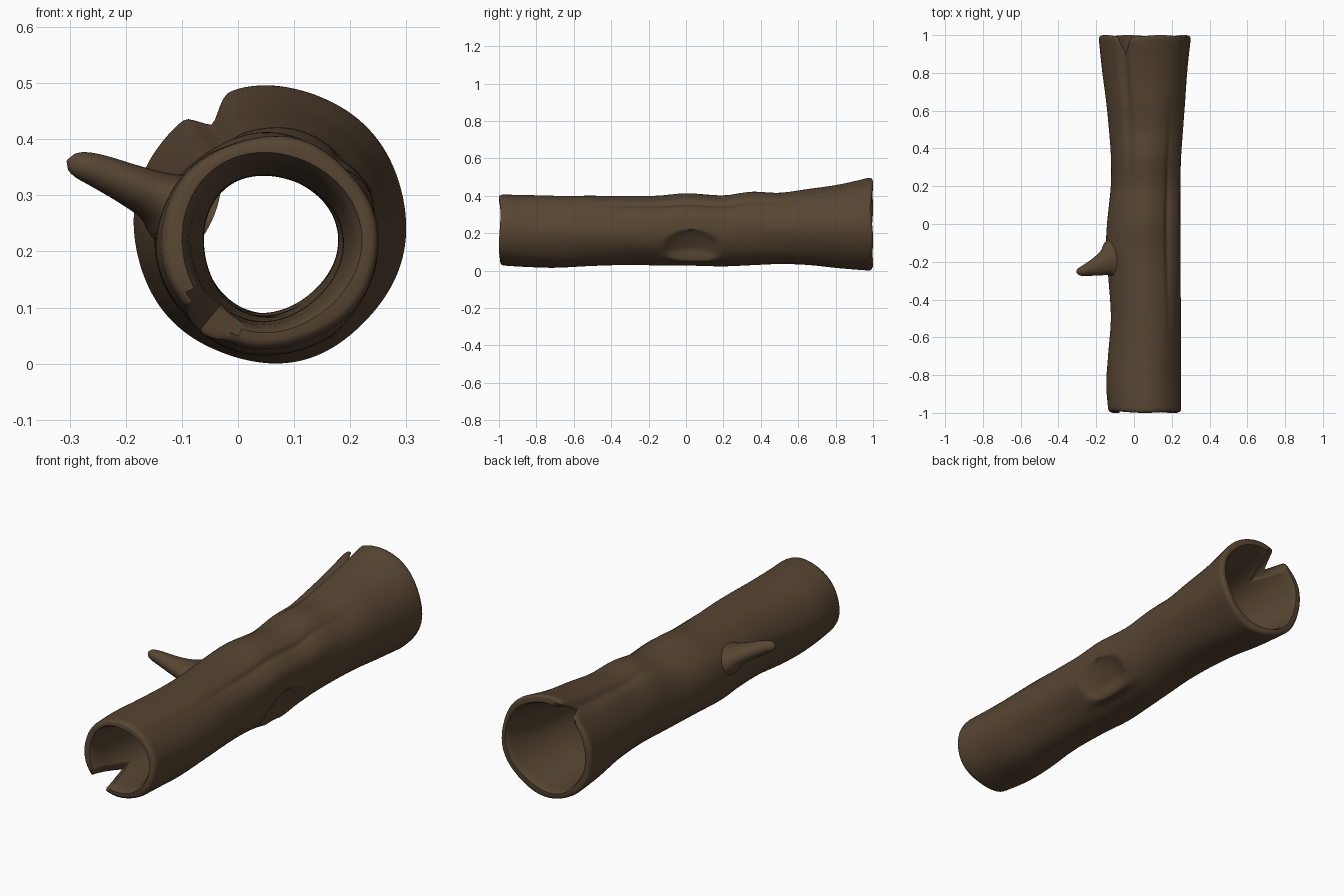
import bpy, bmesh, math
from mathutils import Vector

if "Cube" in bpy.data.objects:
    bpy.data.objects.remove(bpy.data.objects["Cube"])

bark = bpy.data.materials.new("dark brown bark")
bark.diffuse_color = (0.095, 0.06, 0.032, 1)
bark.use_nodes = True
bark.node_tree.nodes["Principled BSDF"].inputs["Base Color"].default_value = bark.diffuse_color

# Outline of the trunk along y: (y, left x, right x, bottom z, top z)
OUTLINE = [(-1, -.135, .25, .03, .405), (-.85, -.145, .247, .02, .403),
           (-.7, -.135, .247, .015, .40), (-.5, -.12, .246, .025, .40),
           (-.3, -.133, .245, .032, .397), (-.15, -.148, .246, .03, .398),
           (0, -.143, .246, .03, .41), (.2, -.122, .245, .025, .40),
           (.35, -.12, .247, .03, .42), (.5, -.13, .257, .035, .416),
           (.65, -.145, .268, .03, .436), (.82, -.168, .281, .013, .46),
           (1, -.188, .302, .0, .50)]
# Hollow radius along y
HOLLOW = [(-1, .155), (-.93, .142), (-.75, .13), (0, .127), (.5, .14), (.8, .175), (1, .21)]


def sample(table, y):
    """Smooth (Catmull-Rom style) interpolation of a table by its first column."""
    y = min(max(y, table[0][0]), table[-1][0])
    i = max(k for k in range(len(table) - 1) if table[k][0] <= y)
    a, b = table[i], table[i + 1]
    p, n = table[max(i - 1, 0)], table[min(i + 2, len(table) - 1)]
    h = b[0] - a[0]
    t = (y - a[0]) / h
    out = []
    for c in range(1, len(a)):
        m0 = (b[c] - p[c]) / (b[0] - p[0]) * h
        m1 = (n[c] - a[c]) / (n[0] - a[0]) * h
        out.append((2*t**3 - 3*t*t + 1)*a[c] + (t**3 - 2*t*t + t)*m0
                   + (3*t*t - 2*t**3)*b[c] + (t**3 - t*t)*m1)
    return out


def wrap(a):
    return (a + math.pi) % (2 * math.pi) - math.pi


def bell(d, w):
    return math.exp(-(d / w) ** 2)


def fade(y, a, b):
    t = min(max((y - a) / (b - a), 0), 1)
    return t * t * (3 - 2 * t)


FRONT_SPLIT, BACK_SPLIT = math.radians(232), math.radians(119)


def relief(a, y):
    """Bark relief added to the outer radius."""
    r = .003 * math.sin(5 * a + 2 * y) * math.sin(3 * y + a)
    r -= .022 * bell(wrap(a - BACK_SPLIT), .12) * fade(y, .0, 1)        # crease to back split
    r -= .012 * bell(wrap(a - .85), .09) * bell(y, .4)                  # long groove
    r += .008 * bell(wrap(a - .45), .2) * bell(y, .5)
    d = math.hypot((y - .03) / .15, wrap(a + .5) / .5)                  # knot hollow
    r -= .035 * max(0, 1 - d * d) ** .7
    r += .026 * bell(wrap(a + .93), .14) * bell(y - .03, .12)           # knot lip
    return r


def log_point(a, t, inner):
    # Splits pull the ends inwards
    fs = max(0, 1 - abs(wrap(a - FRONT_SPLIT)) / (.34 if inner else .24)) ** .8
    bs = max(0, 1 - abs(wrap(a - BACK_SPLIT)) / (.28 if inner else .17)) ** .8
    y0 = -1 + .2 * fs + .008 * (1 + math.sin(3 * a))/2
    y1 = 1 - (.17 if inner else .09) * bs - .01 * (1 + math.sin(4 * a))/2
    y = y0 + (y1 - y0) * (t + 1) / 2
    l, r, b, top = sample(OUTLINE, y)
    rx, rz = (r - l) / 2, (top - b) / 2
    e = min(max((abs(t) - .98) / .02, 0), 1)
    if inner:
        q = sample(HOLLOW, y)[0] + .004 * math.sin(3 * a + 1) + .006 * e
        rx = rz = q
    else:
        d = relief(a, y) - .014 * (1 - math.sqrt(1 - e * e))            # rounded rim
        rx, rz = rx + d, rz + d
    return Vector(((l + r)/2 + rx * math.cos(a), y, (b + top)/2 + rz * math.sin(a)))


def skin(name, rings, closed):
    bm = bmesh.new()
    vs = [[bm.verts.new(p) for p in ring] for ring in rings]
    n = len(vs[0])
    for i in range(len(vs) - (0 if closed else 1)):
        u, v = vs[i], vs[(i + 1) % len(vs)]
        for j in range(n):
            k = (j + 1) % n
            bm.faces.new((u[j], u[k], v[k], v[j]))
    if not closed:
        bm.faces.new(vs[0])
        bm.faces.new(vs[-1])
    bmesh.ops.recalc_face_normals(bm, faces=bm.faces)
    me = bpy.data.meshes.new(name)
    bm.to_mesh(me)
    bm.free()
    me.materials.append(bark)
    ob = bpy.data.objects.new(name, me)
    bpy.context.collection.objects.link(ob)
    bpy.context.view_layer.objects.active = ob
    ob.select_set(True)
    bpy.ops.object.shade_smooth_by_angle(angle=math.radians(50))
    ob.select_set(False)


# Hollow trunk: outer skin forwards, inner skin back
SEG = 160
angles = [2 * math.pi * j / SEG for j in range(SEG)]
ts = [-1, -.997, -.99, -.98] + [-.96 + 1.92 * i / 96 for i in range(97)] + [.98, .99, .997, 1]
rings = [[log_point(a, t, False) for a in angles] for t in ts]
rings += [[log_point(a, t, True) for a in angles] for t in reversed(ts)]
skin("hollow_trunk", rings, True)

# Branch stub: flared base, tapering to a round tip (centre, radius along y, radius along z)
BRANCH = [(0, -.08, -.185, .265, .125, .085), (.2, -.125, -.192, .282, .098, .06),
          (.35, -.15, -.203, .299, .07, .046), (.55, -.195, -.224, .32, .051, .037),
          (.8, -.25, -.243, .344, .033, .03), (.92, -.281, -.252, .355, .024, .024),
          (.98, -.297, -.255, .36, .015, .015), (1, -.304, -.256, .362, .003, .003)]
axis = Vector((-.22, -.07, .097)).normalized()
side = axis.cross(Vector((0, 0, 1))).normalized()
up = side.cross(axis)
rings = []
for i in range(41):
    x, y, z, ry, rz = sample(BRANCH, i / 40)
    rings.append([Vector((x, y, z)) + side * ry * math.cos(2*math.pi*j/32)
                  + up * rz * math.sin(2*math.pi*j/32) for j in range(32)])
skin("branch_stub", rings, False)
